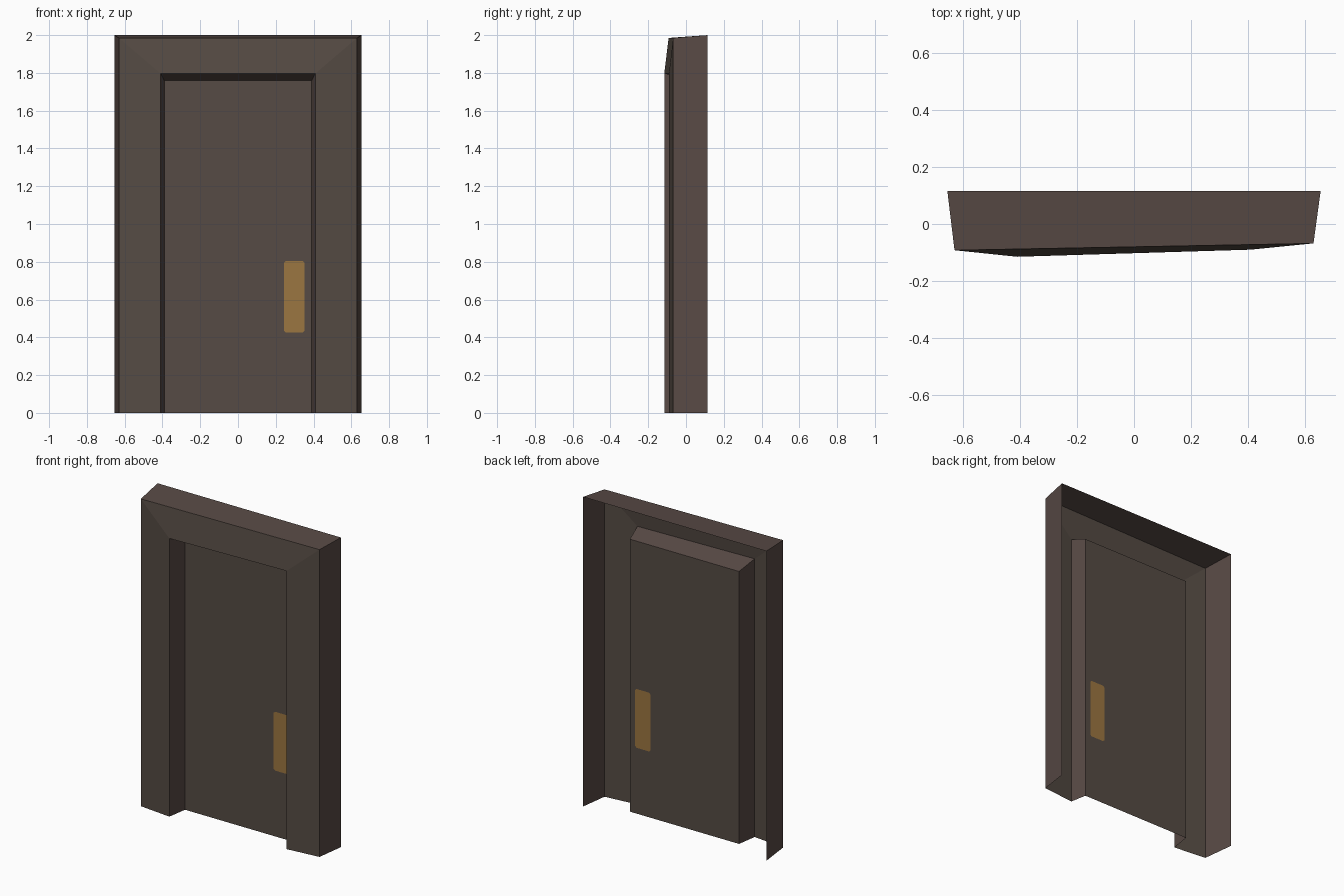
import bpy
import bmesh
from mathutils import Vector

if "Cube" in bpy.data.objects:
    bpy.data.objects.remove(bpy.data.objects["Cube"])


def material(name, rgb):
    m = bpy.data.materials.new(name)
    m.diffuse_color = (*rgb, 1)
    m.use_nodes = True
    m.node_tree.nodes["Principled BSDF"].inputs["Base Color"].default_value = m.diffuse_color
    return m


frame_brown = material("frame brown", (0.098, 0.0685, 0.060))
door_brown = material("door brown", (0.092, 0.071, 0.058))
brass = material("brass", (0.33, 0.18, 0.052))


def arch(half, top, y_left, y_right):
    """Door-shaped outline: up the left side, across, down the right."""
    return [(-half, y_left, 0), (-half, y_left, top),
            (half, y_right, top), (half, y_right, 0)]


def add_object(name, bm, mats):
    me = bpy.data.meshes.new(name)
    bm.to_mesh(me)
    bm.free()
    for m in mats:
        me.materials.append(m)
    ob = bpy.data.objects.new(name, me)
    bpy.context.collection.objects.link(ob)
    return ob


def strip(name, a, b, mat):
    """Open sheet joining two outlines, with no bottom face."""
    bm = bmesh.new()
    va = [bm.verts.new(p) for p in a]
    vb = [bm.verts.new(p) for p in b]
    for i in range(3):
        bm.faces.new((va[i], vb[i], vb[i + 1], va[i + 1]))
    return add_object(name, bm, [mat])


back = arch(0.655, 2.0, 0.115, 0.115)
front = arch(0.63, 1.985, -0.092, -0.068)
opening = arch(0.41, 1.797, -0.115, -0.09)
panel = arch(0.39, 1.76, 0.016, 0.016)

# Outer casing, front frame and recessed door reveal
strip("outer_casing", back, front, frame_brown)
strip("front_frame", front, opening, door_brown)
strip("door_reveal", opening, panel, frame_brown)

# Door panel with the handle plate cut into the sheet
x0, x1, z0, z1 = 0.243, 0.352, 0.425, 0.805
cx, cz = (x0 + x1) / 2, (z0 + z1) / 2
bm = bmesh.new()
bm.faces.new([bm.verts.new(p) for p in reversed(panel)])


def cut(faces, co, normal):
    geom = set(faces)
    for f in faces:
        geom.update(f.edges)
        geom.update(f.verts)
    bmesh.ops.bisect_plane(bm, geom=list(geom), plane_co=co, plane_no=normal)


def plate_face():
    return [f for f in bm.faces
            if abs(f.calc_center_median().x - cx) < 0.02
            and abs(f.calc_center_median().z - cz) < 0.06]


for x in (x0, x1):
    cut(bm.faces[:], (x, 0, 0), (1, 0, 0))
for z in (z0, z1):
    cut(bm.faces[:], (0, 0, z), (0, 0, 1))
# Clipped plate corners
for x, sx in ((x0, 1), (x1, -1)):
    for z, sz in ((z0, 1), (z1, -1)):
        cut(plate_face(), (x + sx * 0.01, 0, z), Vector((sx, 0, sz)).normalized())
for f in plate_face():
    f.material_index = 1
add_object("door_panel", bm, [door_brown, brass])
